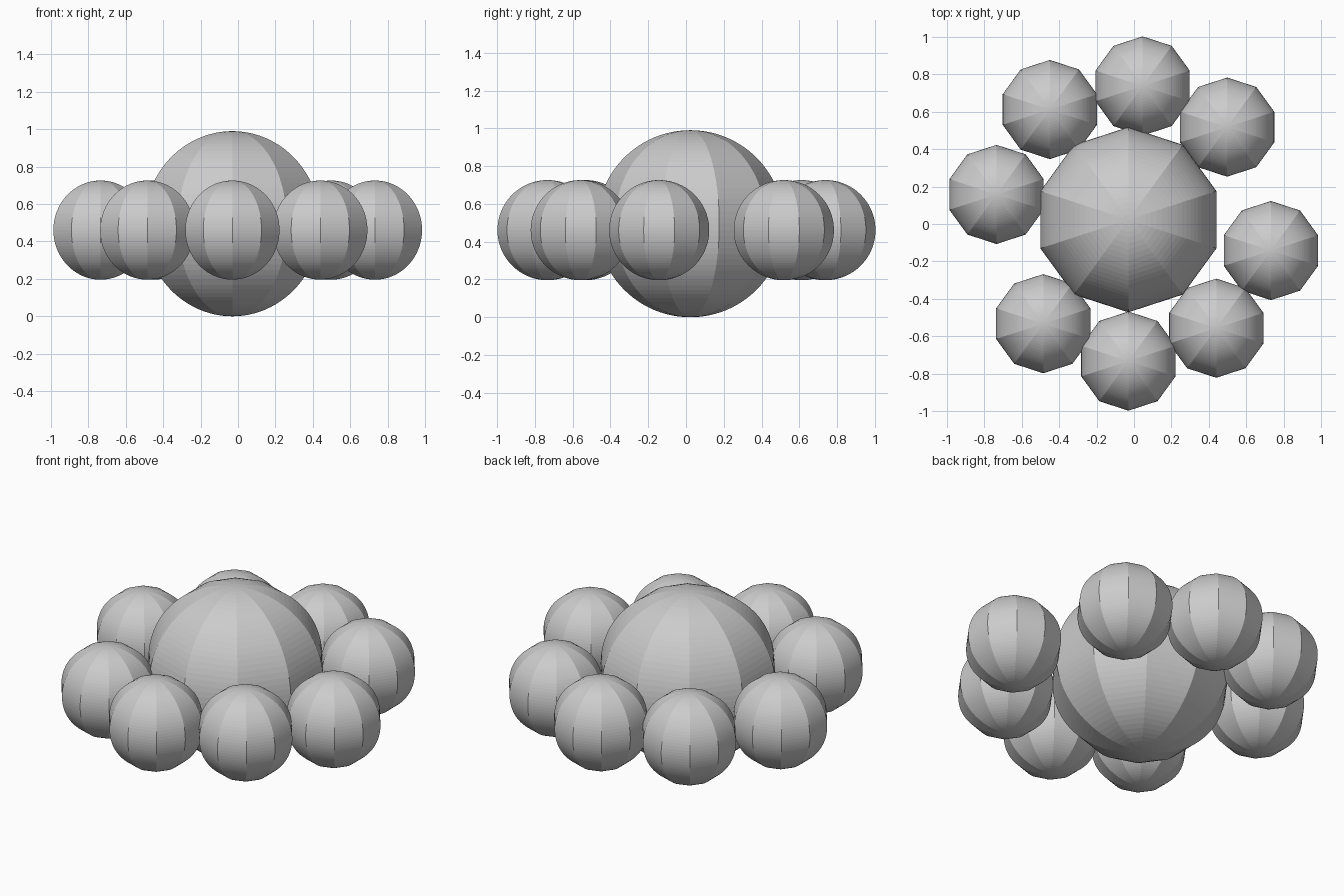
import bpy

if "Cube" in bpy.data.objects:
    bpy.data.objects.remove(bpy.data.objects["Cube"])

SIDES, RINGS = 10, 48


def ball(name, x, y, z, radius):
    # ten flat gores around the axis, finely curved from pole to pole
    bpy.ops.mesh.primitive_uv_sphere_add(segments=SIDES, ring_count=RINGS,
                                         radius=radius, location=(x, y, z))
    obj = bpy.context.object
    obj.name = name
    obj.data.name = name
    return obj


# large central ball
ball("centre_ball", -0.03, 0.023, 0.495, 0.495)

# uneven ring of eight smaller balls, clockwise from the back
ring = [(0.046, 0.738), (0.498, 0.518), (0.732, -0.142), (0.44, -0.557),
        (-0.03, -0.733), (-0.485, -0.533), (-0.735, 0.158), (-0.45, 0.612)]
for i, (x, y) in enumerate(ring, 1):
    ball(f"ring_ball_{i}", x, y, 0.461, 0.265)
